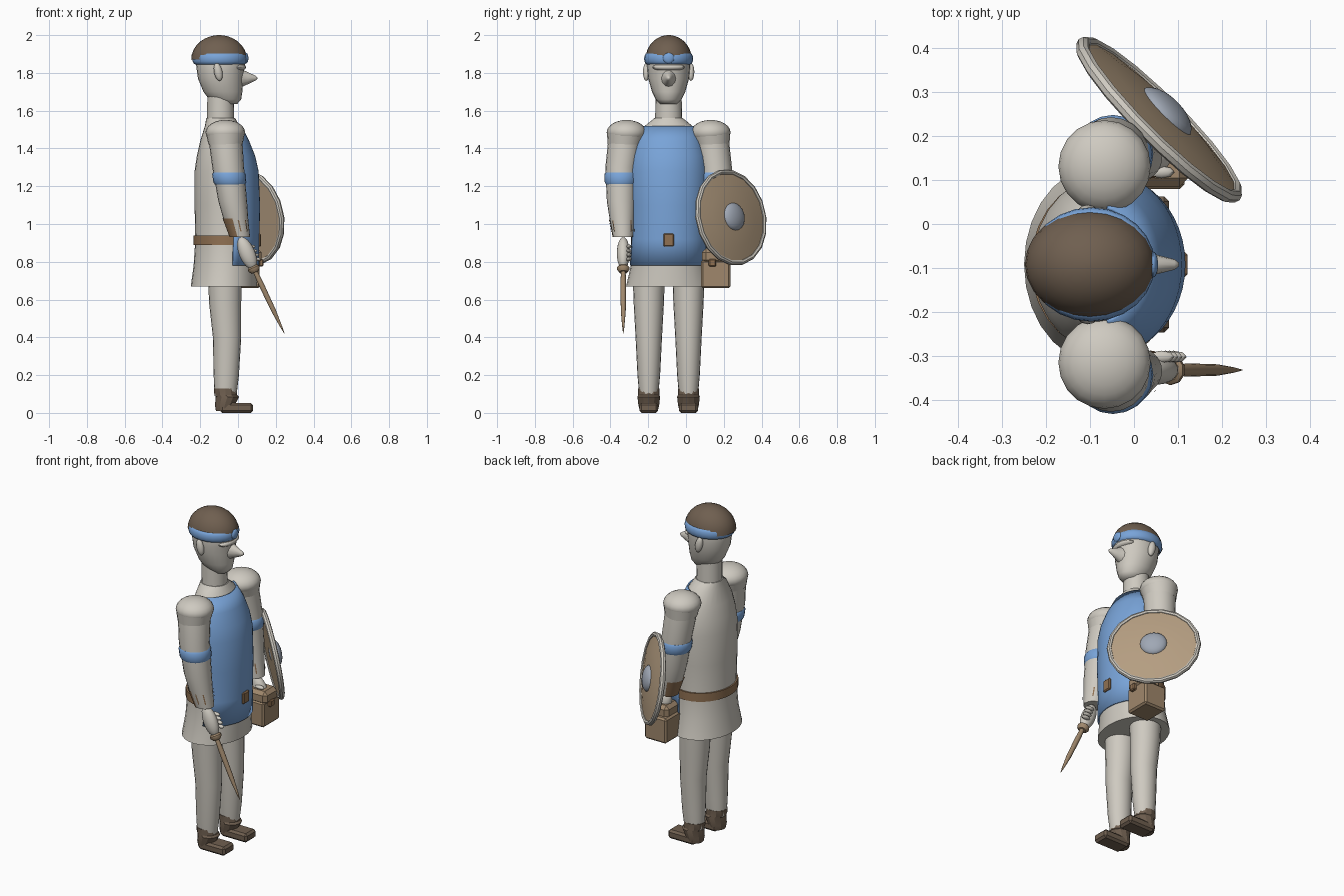
import bpy, bmesh, math
from mathutils import Vector, Matrix

YC = -0.092  # centre line of the figure, which faces +x


def mat(name, rgb):
    m = bpy.data.materials.new(name)
    m.diffuse_color = (*rgb, 1)
    return m


CREAM = mat("cream", (0.62, 0.59, 0.53))
BLUE = mat("blue", (0.19, 0.37, 0.69))
DARK = mat("dark_brown", (0.16, 0.115, 0.08))
LEATHER = mat("belt_brown", (0.28, 0.165, 0.085))
POUCH = mat("pouch_brown", (0.35, 0.245, 0.15))
TAN = mat("tan", (0.46, 0.34, 0.22))
STEEL = mat("steel_grey", (0.35, 0.39, 0.46))


def finish(name, bm, material, angle=40):
    bmesh.ops.recalc_face_normals(bm, faces=bm.faces)
    me = bpy.data.meshes.new(name)
    bm.to_mesh(me)
    bm.free()
    me.materials.append(material)
    ob = bpy.data.objects.new(name, me)
    bpy.context.collection.objects.link(ob)
    bpy.ops.object.select_all(action='DESELECT')
    ob.select_set(True)
    bpy.context.view_layer.objects.active = ob
    bpy.ops.object.shade_smooth_by_angle(angle=math.radians(angle))
    return ob


def loft(name, rings, material, sides=20, arc=None, angle=40, M=None, cap=True):
    """Skin elliptical rings (cx, cy, z, rx, ry); arc (deg) makes an open panel."""
    bm = bmesh.new()
    a0, a1 = (math.radians(a) for a in (arc or (0, 360)))
    n = sides + 1 if arc else sides
    rows = [[bm.verts.new((cx + rx * math.cos(a0 + (a1 - a0) * i / sides),
                           cy + ry * math.sin(a0 + (a1 - a0) * i / sides), z))
             for i in range(n)] for cx, cy, z, rx, ry in rings]
    for lo, hi in zip(rows, rows[1:]):
        for i in range(sides):
            j = (i + 1) % n
            bm.faces.new((lo[i], lo[j], hi[j], hi[i]))
    if not arc and cap:
        bm.faces.new(rows[0][::-1])
        bm.faces.new(rows[-1])
    if M:
        bmesh.ops.transform(bm, matrix=M, verts=bm.verts)
    return finish(name, bm, material, angle)


def ball(name, loc, size, material, M=None, seg=20):
    bm = bmesh.new()
    T = Matrix.Translation(loc) @ (M or Matrix()) @ Matrix.Diagonal((*size, 1))
    bmesh.ops.create_uvsphere(bm, u_segments=seg, v_segments=12, radius=1, matrix=T)
    return finish(name, bm, material)


def box(name, lo, hi, material, bevel=0.0):
    bm = bmesh.new()
    lo, hi = Vector(lo), Vector(hi)
    bmesh.ops.create_cube(bm, size=1, matrix=Matrix.Translation((lo + hi) / 2)
                          @ Matrix.Diagonal((*(hi - lo), 1)))
    if bevel:
        bmesh.ops.bevel(bm, geom=bm.edges[:], offset=bevel, segments=1, affect='EDGES')
    return finish(name, bm, material, 30)


def aim(origin, direction):
    return Matrix.Translation(origin) @ Vector(direction).to_track_quat('Z', 'Y').to_matrix().to_4x4()


# Tunic: (z, back x, front x, half width)
BODY = [(0.67, -0.25, 0.10, 0.225), (0.78, -0.235, 0.10, 0.2), (0.92, -0.226, 0.102, 0.19),
        (1.1, -0.23, 0.106, 0.195), (1.28, -0.23, 0.098, 0.2), (1.36, -0.218, 0.08, 0.19),
        (1.44, -0.2, 0.048, 0.168), (1.52, -0.175, 0.008, 0.125)]


def body_rings(rows, grow=0.0):
    return [((a + b) / 2, YC, z, (b - a) / 2 + grow, w + grow) for z, a, b, w in rows]


loft("tunic", body_rings(BODY + [(1.56, -0.168, -0.015, 0.076)]), CREAM, 28)
tabard = loft("tabard", body_rings(BODY[1:], 0.011), BLUE, 20, arc=(-77, 77))
sol = tabard.modifiers.new("thickness", 'SOLIDIFY')
sol.thickness = 0.009
sol.offset = -1
loft("belt", body_rings([(0.89, -0.227, 0.101, 0.191), (0.94, -0.227, 0.101, 0.191)], 0.008),
     LEATHER, 28)
box("buckle", (0.1, YC - 0.028, 0.88), (0.122, YC + 0.028, 0.95), LEATHER, 0.006)

# Head and neck
loft("neck", [(-0.092, YC, 1.53, 0.072, 0.072), (-0.092, YC, 1.72, 0.07, 0.068)], CREAM)
loft("head", [(-0.05, YC, 1.635, 0.045, 0.045), (-0.068, YC, 1.66, 0.085, 0.068),
              (-0.08, YC, 1.70, 0.103, 0.088), (-0.092, YC, 1.77, 0.12, 0.108),
              (-0.093, YC, 1.82, 0.126, 0.113), (-0.092, YC, 1.86, 0.132, 0.114),
              (-0.092, YC, 1.92, 0.12, 0.1)], CREAM, 24, angle=60)
loft("nose", [(0, 0, 0, 0.05, 0.042), (0, 0, 0.04, 0.032, 0.022), (0, 0, 0.08, 0.013, 0.012),
              (0, 0, 0.09, 0.004, 0.004)], CREAM, 12, angle=70,
     M=Matrix.Translation((0.012, YC, 1.772)) @ Matrix.Rotation(math.pi / 2, 4, 'Y'))
ball("brow", (0.0, YC, 1.83), (0.042, 0.085, 0.022), CREAM)
for side in (-1, 1):
    ball("ear", (-0.105, YC + side * 0.118, 1.805), (0.022, 0.018, 0.048), CREAM,
         Matrix.Rotation(-0.2, 4, 'Y'), 12)
loft("hair", [(-0.1, YC, 1.87 + 0.13 * math.sin(t), max(0.148 * math.cos(t), 0.004),
               max(0.123 * math.cos(t), 0.004))
              for t in (math.radians(d) for d in (0, 12, 24, 36, 48, 60, 72, 82, 90))], DARK, 24)
loft("headband", [(-0.097, YC, 1.875 + 0.03 * math.sin(t), 0.13 + 0.015 * math.cos(t),
                   0.115 + 0.015 * math.cos(t))
                  for t in (math.radians(d) for d in range(-90, 91, 30))], BLUE, 24, cap=False)
ball("headband_knot", (0.043, YC, 1.878), (0.012, 0.03, 0.028), BLUE, seg=12)

ARM = [(0.93, 0.012, 0.242, 0.052), (1.03, -0.012, 0.247, 0.066), (1.12, -0.028, 0.251, 0.076),
       (1.3, -0.052, 0.251, 0.084), (1.46, -0.068, 0.228, 0.09)]
HAND_DIR = Vector((0.42, 0, -1)).normalized()
for side in (-1, 1):
    # Arm with shoulder cap, band, cuff, bracer
    def arm_rings(rows, grow=0.0):
        return [(x, YC + side * d, z, r + grow, r + grow) for z, x, d, r in rows]

    ball("shoulder", (-0.067, YC + side * 0.223, 1.485), (0.105, 0.105, 0.066), CREAM)
    loft("shoulder_base", arm_rings([(1.42, -0.066, 0.232, 0.09), (1.485, -0.067, 0.223, 0.104)]), CREAM)
    loft("sleeve", arm_rings(ARM), CREAM)
    loft("arm_band", arm_rings([(1.21, -0.042, 0.251, 0.081), (1.22, -0.043, 0.251, 0.087),
                                (1.263, -0.048, 0.251, 0.089), (1.273, -0.049, 0.251, 0.083)]), BLUE)
    loft("bracer", arm_rings(ARM[:2], 0.004), LEATHER, 14, arc=(105, 255))
    for k in (-80, -45, 45, 80):
        loft("bracer_strap", arm_rings([(0.96, 0.005, 0.243, 0.062), (1.02, -0.01, 0.247, 0.069)]),
             LEATHER, 1, arc=(k - 3, k + 3))
    # Hand with curled fingers
    ball("hand", (0.048, YC + side * 0.24, 0.845), (0.042, 0.034, 0.092), CREAM,
         Matrix.Rotation(-0.4, 4, 'Y'))
    for f in range(4):
        p = Vector((0.062, YC + side * 0.21, 0.88)) + HAND_DIR * 0.024 * f
        ball("finger", p, (0.03, 0.014, 0.011), CREAM, seg=8)
    # Leg and boot
    y = YC + side * 0.105
    loft("leg", [(-0.066, y, 0.09, 0.058, 0.05), (-0.062, y, 0.2, 0.067, 0.06),
                 (-0.058, y, 0.4, 0.075, 0.07), (-0.068, y, 0.58, 0.085, 0.08),
                 (-0.07, y, 0.75, 0.09, 0.086)], CREAM)
    loft("boot_ankle", [(-0.072, y, 0.01, 0.045, 0.047), (-0.07, y, 0.04, 0.052, 0.055),
                        (-0.056, y, 0.085, 0.062, 0.06), (-0.065, y, 0.095, 0.06, 0.056),
                        (-0.068, y, 0.13, 0.06, 0.056)], DARK, 12, angle=25)
    box("boot_foot", (-0.095, y - 0.05, 0), (0.08, y + 0.05, 0.053), DARK, 0.012)

# Wooden dagger in the right hand
D = aim((0.083, -0.332, 0.765), (0.165, 0, -0.35))
loft("dagger_grip", [(0, 0, -0.16, 0.014, 0.014), (0, 0, 0, 0.014, 0.014)], POUCH, 10, M=D)
loft("dagger_guard", [(0, 0, -0.012, 0.026, 0.026), (0, 0, -0.004, 0.034, 0.034),
                      (0, 0, 0.006, 0.034, 0.034), (0, 0, 0.022, 0.022, 0.022)], POUCH, 10, M=D)
loft("dagger_blade", [(0, 0, 0, 0.012, 0.012), (0, 0, 0.1, 0.015, 0.015), (0, 0, 0.25, 0.013, 0.013),
                      (0, 0, 0.34, 0.006, 0.006), (0, 0, 0.382, 0.001, 0.001)], POUCH, 10, M=D)

# Round shield on the left arm
S = aim((0.057, 0.237, 1.035), (0.69, 0.69, 0.16))
loft("shield_face", [(0, 0, -0.008, 0.243, 0.243), (0, 0, 0.004, 0.1, 0.1), (0, 0, 0.012, 0.08, 0.08),
                     (0, 0, 0.024, 0.15, 0.15), (0, 0, 0.006, 0.245, 0.245)][:1]
     + [(0, 0, 0.006, 0.243, 0.243), (0, 0, 0.02, 0.16, 0.16), (0, 0, 0.027, 0.07, 0.07)], TAN, 18, M=S)
loft("shield_rim", [(0, 0, 0.016 * math.sin(t), 0.245 + 0.014 * math.cos(t), 0.245 + 0.014 * math.cos(t))
                    for t in (math.radians(d) for d in range(0, 361, 45))], CREAM, 18, M=S, cap=False)
ball("shield_boss", S @ Vector((0, 0, 0.022)), (0.075, 0.075, 0.035), STEEL, S.to_3x3().to_4x4())

# Hip pouch with flap and toggle
box("pouch", (-0.03, 0.08, 0.66), (0.115, 0.235, 0.81), POUCH, 0.01)
box("pouch_flap", (-0.02, 0.085, 0.79), (0.124, 0.21, 0.87), POUCH, 0.02)
box("pouch_toggle", (0.11, 0.12, 0.775), (0.135, 0.16, 0.815), LEATHER, 0.006)
